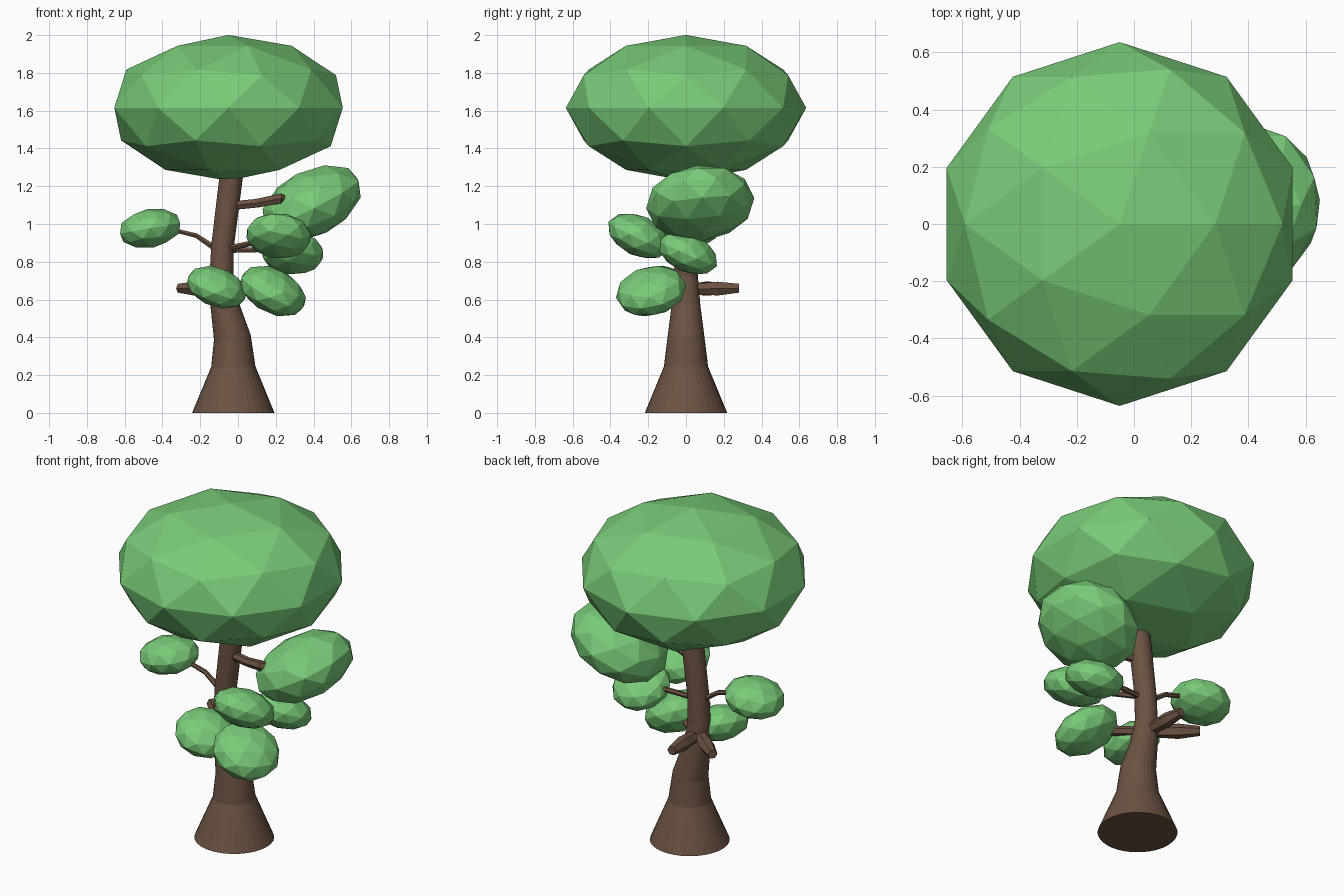
import bpy
import bmesh
from math import radians, cos, sin, pi
from mathutils import Vector

if "Cube" in bpy.data.objects:
    bpy.data.objects.remove(bpy.data.objects["Cube"])


def material(name, rgb):
    m = bpy.data.materials.new(name)
    m.diffuse_color = (*rgb, 1)
    m.use_nodes = True
    m.node_tree.nodes["Principled BSDF"].inputs["Base Color"].default_value = m.diffuse_color
    return m


LEAF = material("leaf_green", (0.19, 0.60, 0.19))
BARK = material("bark_brown", (0.15, 0.085, 0.055))


def tube(name, path, sides):
    """Closed tube through (x, y, z, radius) points, rings square to the path."""
    bm = bmesh.new()
    pts = [Vector(p[:3]) for p in path]
    rings = []
    for i, (c, p) in enumerate(zip(pts, path)):
        before = c - pts[i - 1] if i else pts[1] - c
        after = pts[i + 1] - c if i < len(pts) - 1 else before
        t = (before.normalized() + after.normalized()).normalized()
        ref = Vector((0, 1, 0)) if abs(t.z) > 0.7 else Vector((0, 0, 1))
        u = ref.cross(t).normalized()
        v = t.cross(u)
        rings.append([bm.verts.new(c + p[3] * (u * cos(2 * pi * k / sides) + v * sin(2 * pi * k / sides)))
                      for k in range(sides)])
    for a, b in zip(rings, rings[1:]):
        for k in range(sides):
            n = (k + 1) % sides
            bm.faces.new((a[k], a[n], b[n], b[k]))
    bm.faces.new(rings[0][::-1])
    bm.faces.new(rings[-1])
    bmesh.ops.recalc_face_normals(bm, faces=bm.faces)
    mesh = bpy.data.meshes.new(name)
    bm.to_mesh(mesh)
    bm.free()
    mesh.materials.append(BARK)
    bpy.context.collection.objects.link(bpy.data.objects.new(name, mesh))


def foliage(name, centre, radius, tilt_x=0, tilt_y=0):
    """Flattened low-poly ball of leaves."""
    bpy.ops.mesh.primitive_ico_sphere_add(subdivisions=2, radius=radius, location=centre,
                                          rotation=(radians(tilt_x), radians(tilt_y), 0))
    ob = bpy.context.object
    ob.name = name
    ob.scale.z = 0.607
    ob.data.materials.append(LEAF)


# Trunk with flared foot and a bend
tube("trunk", [(-0.025, 0, 0, 0.218), (-0.025, 0, 0.245, 0.117), (-0.03, 0, 0.4, 0.098),
               (-0.07, 0, 0.57, 0.076), (-0.088, 0, 0.72, 0.063), (-0.082, 0, 0.88, 0.06),
               (-0.035, 0, 1.26, 0.062)], 32)

# Crown and smaller leaf clumps
foliage("crown", (-0.05, 0, 1.615), 0.636)
foliage("clump_left", (-0.465, 0.01, 0.977), 0.17, 0, -10)
foliage("clump_right_front", (0.215, -0.25, 0.937), 0.177, -25, 5)
foliage("clump_right_middle", (0.29, 0.01, 0.845), 0.168, -24, 3)
foliage("clump_right_upper", (0.39, 0.075, 1.11), 0.288, 6, -27)
foliage("clump_low_right", (0.185, -0.185, 0.645), 0.19, 12, 27)
foliage("clump_low_left", (-0.112, -0.155, 0.665), 0.168, 12, 20)

# Branches to the clumps
tube("branch_left", [(-0.08, 0, 0.84, 0.016), (-0.15, 0, 0.89, 0.016),
                     (-0.22, 0.005, 0.938, 0.014), (-0.34, 0.01, 0.968, 0.012)], 6)
tube("branch_right_front", [(-0.08, 0, 0.87, 0.016), (0.0, -0.06, 0.882, 0.016),
                            (0.12, -0.18, 0.91, 0.014)], 6)
tube("branch_right_middle", [(-0.08, 0, 0.86, 0.016), (0.2, 0.01, 0.865, 0.014)], 6)
tube("branch_right_upper", [(-0.05, 0, 1.095, 0.026), (0.1, -0.055, 1.11, 0.026),
                            (0.225, -0.1, 1.135, 0.03), (0.27, -0.06, 1.12, 0.02)], 6)
tube("branch_low_right", [(-0.07, 0, 0.65, 0.028), (0.08, -0.11, 0.65, 0.028)], 6)
tube("branch_low_left", [(-0.08, 0, 0.66, 0.028), (-0.1, -0.12, 0.665, 0.028)], 6)

# Bare stubs at the back
for name, tip in (("stub_back", (-0.1, 0.28)), ("stub_back_left", (-0.31, 0.19))):
    root = Vector((-0.085, 0, 0.655))
    end = Vector((*tip, 0.66))
    tube(name, [(*root.lerp(end, f), r) for f, r in ((0, 0.036), (0.35, 0.036), (0.6, 0.042), (1, 0.027))], 6)
